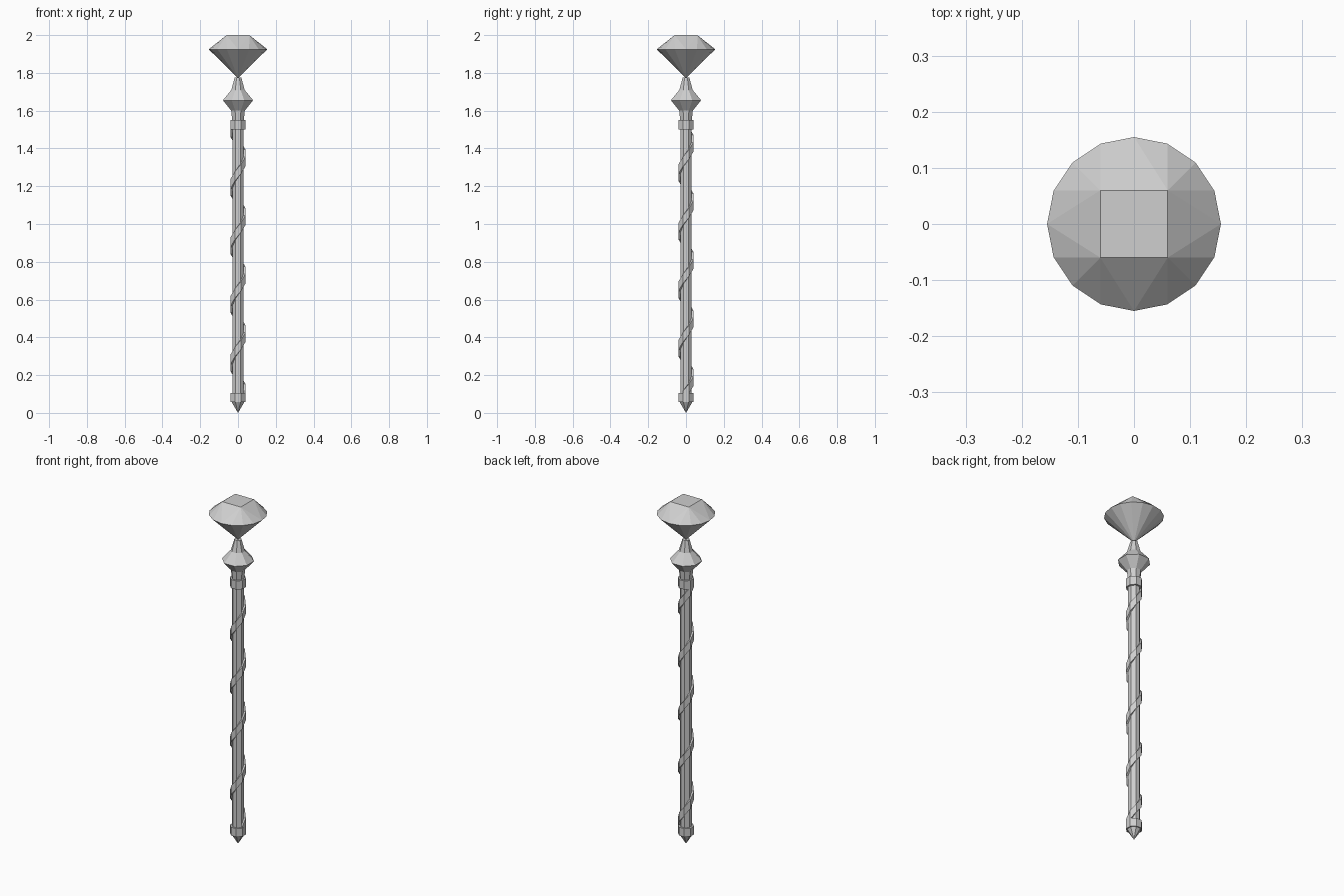
import bpy
import bmesh
from math import cos, sin, pi, radians

cube = bpy.data.objects.get("Cube")
if cube:
    bpy.data.objects.remove(cube, do_unlink=True)

GREY = (0.62, 0.62, 0.62, 1)
grey = bpy.data.materials.new("plain grey")
grey.diffuse_color = GREY
grey.use_nodes = True
grey.node_tree.nodes["Principled BSDF"].inputs["Base Color"].default_value = GREY

SIDES = 8
STEP = 2 * pi / SIDES
CORNER = 1 / cos(STEP / 2)  # flat-to-corner ratio of the octagon


def finish(name, bm):
    bmesh.ops.recalc_face_normals(bm, faces=bm.faces[:])
    mesh = bpy.data.meshes.new(name)
    bm.to_mesh(mesh)
    bm.free()
    mesh.materials.append(grey)
    obj = bpy.data.objects.new(name, mesh)
    bpy.context.collection.objects.link(obj)
    return obj


def corner(k, r, z):
    a = (k + 0.5) * STEP
    return (r * CORNER * cos(a), r * CORNER * sin(a), z)


def turned(name, profile):
    """Eight-sided solid from (half width, height) pairs, flats facing the axes."""
    bm = bmesh.new()
    rings = [[bm.verts.new(corner(k, r, z)) for k in range(SIDES)] for r, z in profile]
    for low, high in zip(rings, rings[1:]):
        for k in range(SIDES):
            n = (k + 1) % SIDES
            bm.faces.new((low[k], low[n], high[n], high[k]))
    bm.faces.new(rings[0][::-1])
    bm.faces.new(rings[-1])
    bmesh.ops.remove_doubles(bm, verts=bm.verts[:], dist=0.0005)
    return finish(name, bm)


# Rod and its fittings
turned("shaft", [(0.03, 0.08), (0.03, 1.53)])
turned("bottom_collar", [(0.04, 0.058), (0.04, 0.106)])
turned("bottom_tip", [(0, 0), (0.034, 0.058)])
turned("top_collar", [(0.04, 1.50), (0.04, 1.55)])
turned("finial", [(0.03, 1.54), (0.036, 1.60), (0.08, 1.655), (0.035, 1.71), (0.018, 1.775)])

# Band winding up the shaft, one segment per flat
bm = bmesh.new()
PITCH, HALF = 0.31, 0.025
sections = []
for k in range(-33, 5):
    z = 1.369 + PITCH * k / SIDES
    sections.append([bm.verts.new(corner(k, r, z + h)) for r, h in
                     ((0.028, -HALF), (0.0395, -HALF), (0.0395, HALF), (0.028, HALF))])
for a, b in zip(sections, sections[1:]):
    for i in range(4):
        j = (i + 1) % 4
        bm.faces.new((a[i], a[j], b[j], b[i]))
bm.faces.new(sections[0])
bm.faces.new(sections[-1])
finish("spiral_band", bm)

# Cut gem: square table, sixteen-sided girdle, pointed base
bm = bmesh.new()
for sx in (-1, 1):
    for sy in (-1, 1):
        bm.verts.new((sx * 0.06, sy * 0.06, 2.0))
for i in range(16):
    a = radians(22.5 * i)
    bm.verts.new((0.155 * cos(a), 0.155 * sin(a), 1.925))
bm.verts.new((0, 0, 1.772))
bmesh.ops.convex_hull(bm, input=bm.verts[:])
finish("gem", bm)
